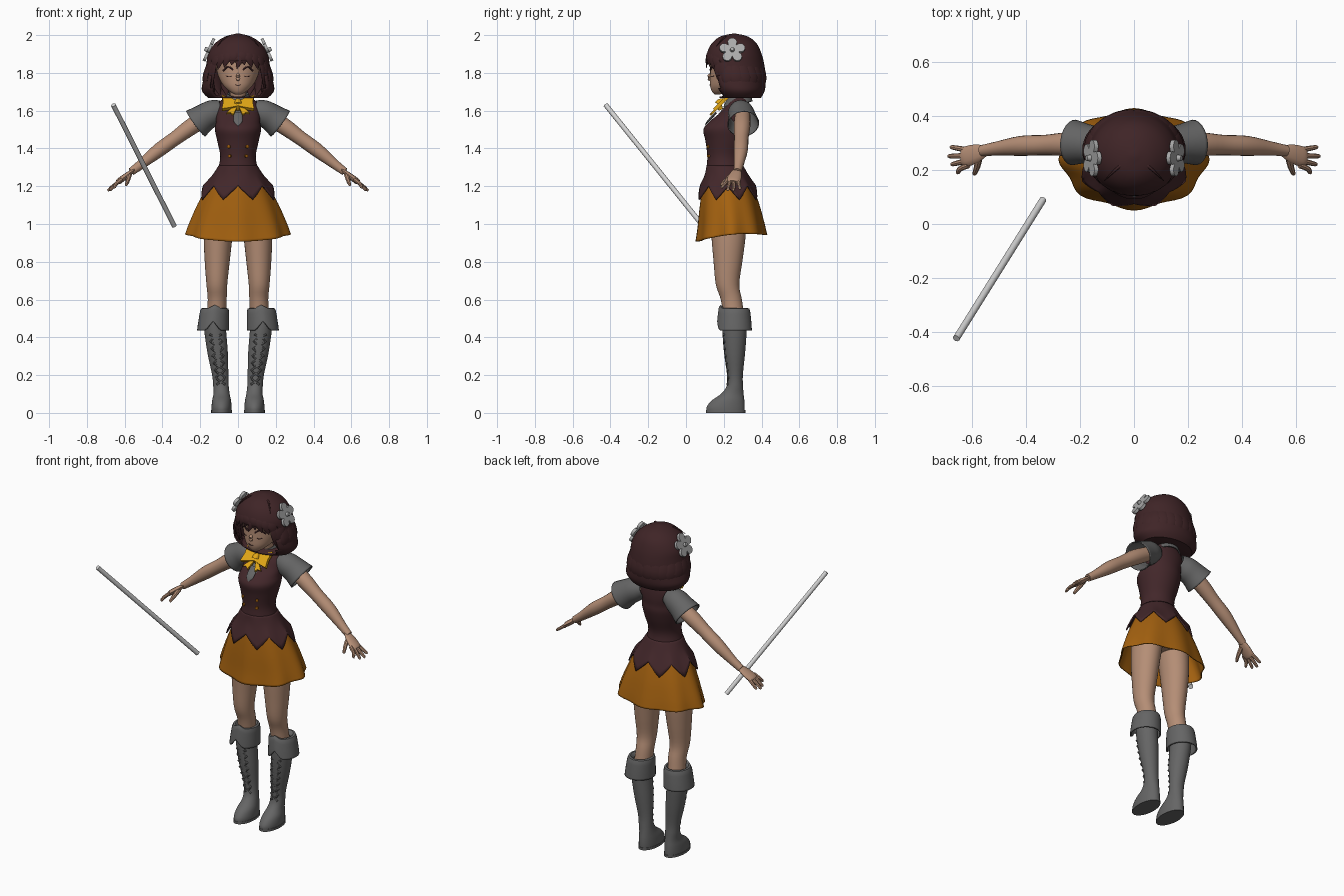
import bpy, bmesh, math
from mathutils import Vector

cube = bpy.data.objects.get("Cube")
if cube:
    bpy.data.objects.remove(cube)
made = []


def material(name, r, g, b):
    m = bpy.data.materials.new(name)
    m.use_nodes = True
    m.diffuse_color = (r, g, b, 1)
    m.node_tree.nodes["Principled BSDF"].inputs["Base Color"].default_value = (r, g, b, 1)
    return m


skin = material("skin", .46, .27, .18)
hair = material("dark brown hair", .05, .018, .02)
maroon = material("maroon vest", .055, .02, .023)
orange = material("burnt orange", .37, .12, .005)
grey = material("grey cloth", .13, .13, .13)
yellow = material("yellow ribbon", .75, .38, .008)
petal = material("pale grey petal", .4, .4, .4)
silver = material("silver staff", .65, .65, .65)


def finish(name, bm, mats, mirror=False, thick=0):
    bmesh.ops.recalc_face_normals(bm, faces=bm.faces)
    mesh = bpy.data.meshes.new(name)
    bm.to_mesh(mesh)
    bm.free()
    for m in mats:
        mesh.materials.append(m)
    ob = bpy.data.objects.new(name, mesh)
    bpy.context.collection.objects.link(ob)
    if mirror:
        ob.modifiers.new("mirror", 'MIRROR').use_mirror_merge = False
    if thick:
        ob.modifiers.new("thickness", 'SOLIDIFY').thickness = thick
    made.append(ob)
    return ob


def smooth(pts, k=4):
    """Catmull-Rom resampling of tuples of any length."""
    out, last = [], len(pts) - 1
    for i in range(last):
        p = [pts[max(0, min(last, i + j))] for j in (-1, 0, 1, 2)]
        for s in range(k):
            t = s / k
            out.append(tuple(.5 * (2 * b + (c - a) * t + (2 * a - 5 * b + 4 * c - d) * t * t
                                   + (3 * b - a - 3 * c + d) * t ** 3) for a, b, c, d in zip(*p)))
    return out + [tuple(pts[-1])]


def skin_rings(name, rings, mats, caps=True, rule=None, drop=None, **kw):
    bm = bmesh.new()
    loops = [[bm.verts.new(p) for p in r] for r in rings]
    for a, b in zip(loops, loops[1:]):
        for i in range(len(a)):
            j = (i + 1) % len(a)
            bm.faces.new((a[i], a[j], b[j], b[i]))
    if caps:
        bm.faces.new(loops[0])
        bm.faces.new(loops[-1])
    if drop:
        gone = [f for f in bm.faces if drop(f.calc_center_median())]
        bmesh.ops.delete(bm, geom=gone, context='FACES')
    for f in bm.faces:
        f.material_index = rule(f.calc_center_median()) if rule else 0
    return finish(name, bm, mats, **kw)


def loft(name, rows, mats, n=32, shape=None, **kw):
    """Rows are (z, x, y, half width, half depth); angle 0 is the front."""
    rows = smooth(rows)
    rings = []
    for k, (z, x, y, rx, ry) in enumerate(rows):
        ring = []
        for i in range(n):
            a = math.tau * i / n
            m, dz = shape(a, k / (len(rows) - 1)) if shape else (1, 0)
            ring.append((x + rx * m * math.sin(a), y - ry * m * math.cos(a), z + dz))
        rings.append(ring)
    return skin_rings(name, rings, mats, **kw)


def on_loft(rows, a, z, off=0):
    """Point on a loft at an angle and height."""
    rows = smooth(rows)
    for p, q in zip(rows, rows[1:]):
        if min(p[0], q[0]) <= z <= max(p[0], q[0]):
            t = (z - p[0]) / (q[0] - p[0])
            _, x, y, rx, ry = [u + (v - u) * t for u, v in zip(p, q)]
            return (x + (rx + off) * math.sin(a), y - (ry + off) * math.cos(a), z)


def tube(name, pts, mat, n=12, flat=1, up=(0, 0, 1), k=4, **kw):
    """Points are (x, y, z, radius); flat squashes the section along up."""
    pts = smooth(pts, k)
    rings = []
    for i, p in enumerate(pts):
        t = Vector(pts[min(i + 1, len(pts) - 1)][:3]) - Vector(pts[max(i - 1, 0)][:3])
        side = t.cross(Vector(up)).normalized()
        nor = side.cross(t).normalized()
        rings.append([Vector(p[:3]) + p[3] * (side * math.cos(a) + nor * flat * math.sin(a))
                      for a in (math.tau * j / n for j in range(n))])
    return skin_rings(name, rings, [mat], **kw)


def plate(name, outline, origin, u, v, thick, mat, mirror=True):
    u, v, o = Vector(u).normalized(), Vector(v).normalized(), Vector(origin)
    bm = bmesh.new()
    f = bm.faces.new([bm.verts.new(o + u * a + v * b) for a, b in outline])
    ext = bmesh.ops.extrude_face_region(bm, geom=[f])["geom"]
    bmesh.ops.translate(bm, verts=[e for e in ext if isinstance(e, bmesh.types.BMVert)],
                        vec=u.cross(v) * thick)
    return finish(name, bm, [mat], mirror)


# Head and neck
face = [(1.685, 0, .165, .015, .012), (1.70, 0, .18, .042, .042), (1.73, 0, .205, .075, .077),
        (1.77, 0, .235, .1, .108), (1.82, 0, .25, .115, .122), (1.87, 0, .25, .12, .122),
        (1.93, 0, .25, .1, .1), (1.96, 0, .25, .04, .04)]
loft("head", face, [skin])
loft("neck", [(1.58, 0, .28, .05, .045), (1.66, 0, .275, .042, .042), (1.76, 0, .25, .045, .045)], [skin])
tube("nose", [(0, .14, 1.8, .006), (0, .118, 1.775, .011), (0, .14, 1.762, .007)], skin)


def face_line(name, marks, r, mirror=True):
    tube(name, [on_loft(face, a, z, .002) + (r,) for a, z in marks], hair, n=6, mirror=mirror)


face_line("upper_lash", [(.22, 1.815), (.45, 1.832), (.75, 1.812)], .005)
face_line("lower_lash", [(.34, 1.783), (.48, 1.779), (.62, 1.784)], .002)
face_line("mouth", [(-.2, 1.738), (0, 1.734), (.2, 1.738)], .002, False)

# Hair shell with a face opening, then separate locks
shell = [(2.0, 0, .255, .008, .008), (1.985, 0, .255, .065, .07), (1.95, 0, .255, .117, .113),
         (1.9, 0, .255, .15, .137), (1.85, 0, .258, .159, .147), (1.8, 0, .262, .167, .15),
         (1.74, 0, .268, .181, .145), (1.705, 0, .278, .182, .13), (1.675, 0, .285, .155, .108)]
loft("hair_shell", shell, [hair], n=48, thick=-.008,
     drop=lambda c: c.z < 1.865 and abs(math.atan2(c.x, .26 - c.y)) < 1.05)


def lock(name, a, b, tip, w, top=1.94):
    mid = (top + tip) / 2
    pts = [on_loft(shell, a, top, -.004) + (w * .5,),
           on_loft(shell, a * .6 + b * .4, mid, .002) + (w,),
           on_loft(shell, b, tip, -.002) + (.001,)]
    tube(name, pts, hair, flat=.3, up=(math.sin(b), -math.cos(b), 0), mirror=True)


tube("center_bang", [on_loft(shell, s * .1, z, .002) + (w,) for s, z, w in
     ((0, 1.94, .012), (.5, 1.88, .024), (-.4, 1.82, .001))], hair, flat=.3, up=(0, -1, 0))
for i in range(4):
    lock("bang", .15 + .22 * i, .22 + .25 * i, 1.84 - .012 * i, .03)
lock("side_lock", .95, .98, 1.69, .03)
lock("cheek_lock", 1.15, 1.1, 1.685, .036)
for i in range(7):
    lock("back_lock", 1.3 + .28 * i, 1.36 + .28 * i, 1.678, .04, 1.86)
tube("stray_hair", [(.02, .24, 1.99, .006), (.07, .2, 1.985, .005), (.11, .16, 1.94, .001)], hair, mirror=True)

# Hair flowers
outline = []
for i in range(40):
    a = math.tau * i / 40
    r = .07 * (.5 + .5 * abs(math.cos(2.5 * a)) ** .6)
    outline.append((r * math.sin(a), r * math.cos(a)))
plate("hair_flower", outline, (.148, .245, 1.915), (0, 1, 0), (-.4, 0, .9), .016, petal)
tube("flower_center", [(.155, .245, 1.918, .014), (.177, .245, 1.928, .01)], petal, mirror=True)

# Vest with the shirt showing in the neckline
torso = [(1.672, 0, .285, .055, .035), (1.655, 0, .282, .09, .05), (1.62, 0, .27, .112, .068),
         (1.58, 0, .255, .116, .085), (1.54, 0, .23, .117, .108), (1.5, 0, .215, .122, .123),
         (1.44, 0, .213, .11, .11), (1.36, 0, .205, .094, .092), (1.3, 0, .206, .104, .097),
         (1.26, 0, .215, .12, .105)]
loft("vest", torso, [maroon, grey], n=64,
     rule=lambda c: int(c.y < .26 and abs(c.x) < (c.z - 1.525) * .5))


def points(a, t):
    w = 1 - abs(2 * ((a / (math.pi / 4)) % 1) - 1)
    return 1 + .13 * t * w, -.075 * t * t * w


loft("vest_hem", [(1.31, 0, .206, .103, .097), (1.26, 0, .215, .135, .116), (1.205, 0, .222, .185, .148)],
     [maroon], n=64, shape=points, caps=False, thick=.008)
for z in (1.36, 1.41):
    tube("vest_button", [on_loft(torso, .47, z, o) + (.009,) for o in (-.005, .008)], orange, mirror=True)

# Collar and ribbon
loft("collar", [(1.69, 0, .28, .056, .055), (1.67, 0, .278, .064, .064), (1.635, 0, .275, .085, .078)],
     [grey], caps=False, thick=.008, shape=lambda a, t: (1, -.015 * math.cos(a)))
tilt = (0, .7, .7)
plate("bow_wing", [(0, .018), (.045, .045), (.085, .062), (.078, .01), (.086, -.04), (.04, -.03), (0, -.018)],
      (0, .185, 1.625), (1, 0, 0), tilt, .02, yellow)
plate("bow_tail", [(0, 0), (.03, -.02), (.062, -.06), (.04, -.057), (.025, -.072)],
      (0, .183, 1.623), (1, 0, 0), tilt, .012, yellow)
tube("bow_knot", [(0, .185, 1.605, .012), (0, .172, 1.637, .02), (0, .2, 1.655, .012)], yellow)
tube("tie_end", [(0, .16, 1.59, .022), (0, .118, 1.545, .024), (0, .1, 1.52, .003)], grey, flat=.25, up=(0, -1, 0))

# Skirt
loft("skirt", [(1.27, 0, .212, .112, .098), (1.2, 0, .22, .16, .13), (1.1, 0, .23, .21, .155),
               (1.0, 0, .238, .25, .172), (.935, 0, .24, .27, .183)], [orange], n=64, caps=False, thick=.006,
     shape=lambda a, t: (1 + .04 * t * math.cos(8 * a),
                         t * (.01 - .018 * math.cos(a) - .02 * math.cos(a) ** 2)))

# Hips and legs
loft("hips", [(1.25, 0, .215, .1, .085), (1.12, 0, .225, .165, .115), (1.03, 0, .225, .15, .1)], [skin])
loft("leg", [(1.08, .09, .225, .086, .1), (.93, .105, .225, .076, .09), (.8, .11, .222, .066, .076),
             (.68, .112, .22, .055, .062), (.6, .11, .24, .05, .056), (.5, .115, .255, .05, .055)],
     [skin], mirror=True)

# Boots with folded cuffs and crossed laces
boot = [(0, .087, .21, .052, .1), (.03, .087, .21, .053, .101), (.065, .087, .222, .05, .087),
        (.1, .087, .245, .043, .06), (.14, .09, .258, .041, .044), (.2, .094, .26, .043, .041),
        (.32, .108, .257, .054, .056), (.45, .122, .257, .058, .065), (.52, .122, .257, .056, .062)]
loft("boot", boot, [grey], mirror=True)
loft("boot_sole", [(0, .087, .21, .055, .104), (.014, .087, .21, .055, .104)], [grey], mirror=True)
loft("boot_cuff", [(.53, .12, .257, .05, .055), (.547, .123, .257, .066, .072), (.49, .128, .257, .073, .08),
                   (.435, .132, .257, .077, .084)], [grey], caps=False, thick=-.008, mirror=True,
     shape=lambda a, t: (1, .05 * t * max(0, 1 - abs((a + math.pi) % math.tau - math.pi) / .5)))
for s in (-1, 1):
    zigzag = [on_loft(boot, s * (.55 if i % 2 else -.55), .15 + .038 * i, .003) + (.006,) for i in range(8)]
    tube("boot_lace", zigzag, grey, n=6, up=(0, -1, 0), k=3, mirror=True)

# Sleeves, arms and hands
tube("sleeve", [(.085, .285, 1.605, .045), (.13, .29, 1.59, .062), (.18, .298, 1.562, .068),
                (.225, .303, 1.53, .079)], grey, n=24, caps=False, thick=-.006, mirror=True)
tube("arm", [(.13, .3, 1.585, .04), (.24, .297, 1.52, .044), (.33, .293, 1.455, .038), (.42, .29, 1.39, .037),
             (.51, .28, 1.318, .026), (.565, .272, 1.277, .021)], skin, n=20, mirror=True)
palm_up = (.6, 0, .75)
tube("palm", [(.55, .272, 1.287, .02), (.585, .262, 1.26, .034), (.625, .25, 1.23, .038), (.638, .248, 1.22, .03)],
     skin, flat=.42, up=palm_up, mirror=True)
for tip_x, tip_y, tip_z in ((.66, .192, 1.19), (.68, .222, 1.178), (.69, .252, 1.176), (.682, .285, 1.185)):
    base_y = .247 + (tip_y - .24) * .6
    tube("finger", [(.615, base_y, 1.237, .011), (.645, (base_y + tip_y) / 2, 1.213, .01),
                    (tip_x - .006, tip_y, tip_z + .005, .008), (tip_x, tip_y, tip_z, .003)],
         skin, n=8, mirror=True)
tube("thumb", [(.575, .25, 1.262, .014), (.582, .215, 1.235, .012), (.592, .187, 1.208, .008),
               (.594, .183, 1.204, .003)], skin, n=8, mirror=True)

# Floating staff
tube("staff", [(-.66, -.425, 1.63, .013), (-.338, .09, .99, .013)], silver, n=16, k=1)

bpy.ops.object.select_all(action='DESELECT')
for ob in made:
    ob.select_set(True)
bpy.context.view_layer.objects.active = made[0]
bpy.ops.object.shade_smooth_by_angle(angle=math.radians(40))
